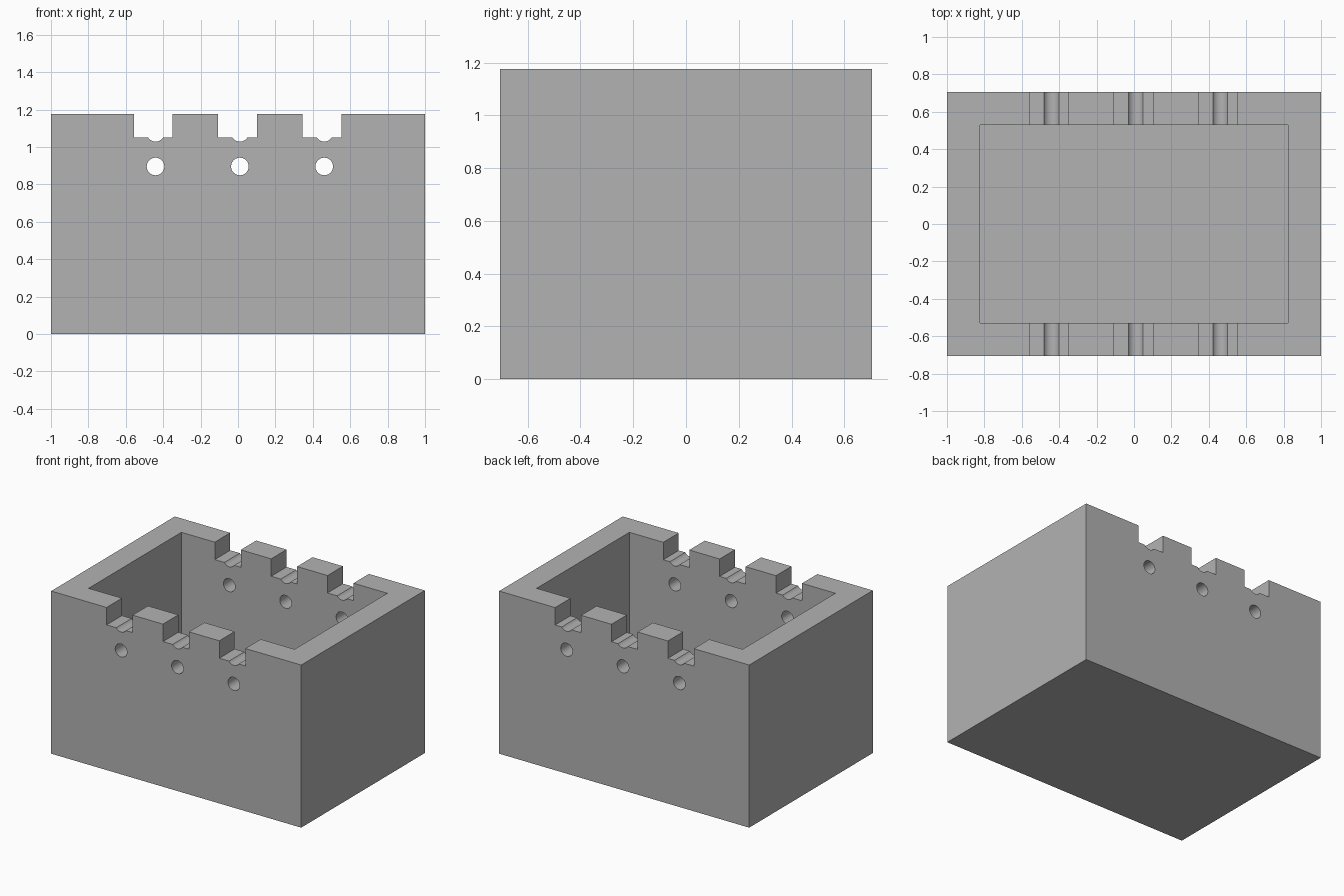
import bpy
from math import radians

cube = bpy.data.objects.get("Cube")
if cube:
    bpy.data.objects.remove(cube, do_unlink=True)

WIDTH, DEPTH, HEIGHT, WALL = 2.0, 1.412, 1.176, 0.176
PITCH = 0.451
NOTCH_WIDTH, NOTCH_FLOOR = 0.208, 1.05
HOLE_RADIUS, HOLE_Z, GROOVE_Z = 0.047, 0.896, 1.076

grey = bpy.data.materials.new("Plain grey")
grey.use_nodes = True
colour = (0.448, 0.448, 0.448, 1)
grey.diffuse_color = colour
grey.node_tree.nodes["Principled BSDF"].inputs["Base Color"].default_value = colour


def block(name, size, x, z_bottom):
    """Box centred on y = 0, standing at z_bottom."""
    bpy.ops.mesh.primitive_cube_add(size=1, location=(x, 0, z_bottom + size[2] / 2))
    obj = bpy.context.object
    obj.name = name
    obj.scale = size
    bpy.ops.object.transform_apply(location=True, rotation=True, scale=True)
    obj.data.materials.append(grey)
    return obj


def rod(name, x, z):
    """Round cutter running front to back through both walls."""
    bpy.ops.mesh.primitive_cylinder_add(vertices=48, radius=HOLE_RADIUS, depth=2,
                                        location=(x, 0, z), rotation=(radians(90), 0, 0))
    obj = bpy.context.object
    obj.name = name
    bpy.ops.object.transform_apply(location=True, rotation=True, scale=True)
    obj.data.materials.append(grey)
    return obj


def cut(target, cutter):
    """Subtract the cutter and remove it."""
    mod = target.modifiers.new("Cut", "BOOLEAN")
    mod.operation = "DIFFERENCE"
    mod.solver = "EXACT"
    mod.object = cutter
    bpy.ops.object.select_all(action="DESELECT")
    bpy.context.view_layer.objects.active = target
    target.select_set(True)
    bpy.ops.object.modifier_apply(modifier=mod.name)
    bpy.data.objects.remove(cutter, do_unlink=True)


# Open-topped box with an even wall and floor
box = block("open_box", (WIDTH, DEPTH, HEIGHT), 0, 0)
cut(box, block("cavity_cutter", (WIDTH - 2 * WALL, DEPTH - 2 * WALL, HEIGHT), 0, WALL))

# Three notches in each long wall, each with a round groove and a hole below
for i in (-1, 0, 1):
    hole_x = 0.01 + i * PITCH
    notch_x = -0.002 + i * PITCH
    cut(box, block("notch_cutter", (NOTCH_WIDTH, 2, 0.5), notch_x, NOTCH_FLOOR))
    cut(box, rod("groove_cutter", hole_x, GROOVE_Z))
    cut(box, rod("hole_cutter", hole_x, HOLE_Z))

# Smooth round holes, crisp edges
bpy.ops.object.select_all(action="DESELECT")
bpy.context.view_layer.objects.active = box
box.select_set(True)
bpy.ops.object.shade_smooth_by_angle(angle=radians(25))
